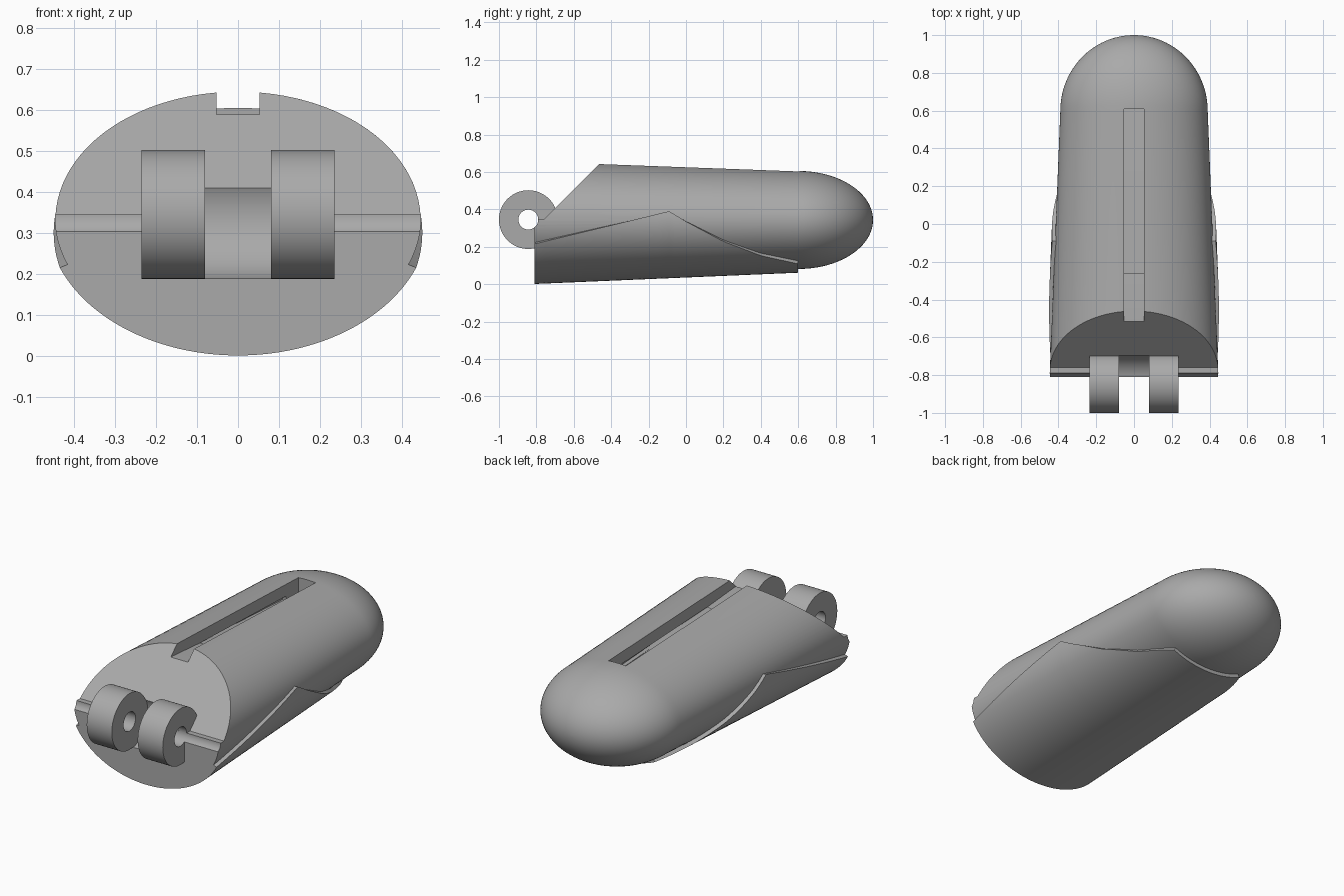
import bpy, bmesh, math
from mathutils import Matrix, Vector

old = bpy.data.objects.get("Cube")
if old:
    bpy.data.objects.remove(old)

grey = bpy.data.materials.new("matte_grey")
grey.use_nodes = True
grey.diffuse_color = (0.4, 0.4, 0.4, 1)
grey.node_tree.nodes["Principled BSDF"].inputs["Base Color"].default_value = (0.4, 0.4, 0.4, 1)

FRONT, NECK, TIP = -0.81, 0.6, 1.0
PIN_Y, PIN_Z = -0.843, 0.345


def finish(bm, name):
    bmesh.ops.recalc_face_normals(bm, faces=bm.faces)
    mesh = bpy.data.meshes.new(name)
    bm.to_mesh(mesh)
    bm.free()
    mesh.materials.append(grey)
    obj = bpy.data.objects.new(name, mesh)
    bpy.context.collection.objects.link(obj)
    return obj


def loft(name, rings):
    """Skin closed rings of points and cap both ends."""
    bm = bmesh.new()
    loops = [[bm.verts.new(p) for p in ring] for ring in rings]
    for a, b in zip(loops, loops[1:]):
        for i in range(len(a)):
            j = (i + 1) % len(a)
            bm.faces.new((a[i], a[j], b[j], b[i]))
    bm.faces.new(loops[0])
    bm.faces.new(loops[-1])
    return finish(bm, name)


def prism(name, outline, x0, x1):
    """Side outline of (y, z) points extruded across x."""
    return loft(name, [[(x, y, z) for y, z in outline] for x in (x0, x1)])


def drum(name, radius, x0, x1):
    """Cylinder around the hinge axis."""
    bm = bmesh.new()
    place = Matrix.Translation(((x0 + x1) / 2, PIN_Y, PIN_Z)) @ Matrix.Rotation(math.pi / 2, 4, 'Y')
    bmesh.ops.create_cone(bm, cap_ends=True, segments=64, radius1=radius, radius2=radius,
                          depth=x1 - x0, matrix=place)
    return finish(bm, name)


def activate(obj):
    bpy.ops.object.select_all(action='DESELECT')
    obj.select_set(True)
    bpy.context.view_layer.objects.active = obj


def cut(obj, cutters):
    activate(obj)
    for cutter in cutters:
        mod = obj.modifiers.new("cut", 'BOOLEAN')
        mod.operation, mod.solver, mod.object = 'DIFFERENCE', 'EXACT', cutter
        bpy.ops.object.modifier_apply(modifier=mod.name)


def smooth(obj):
    activate(obj)
    bpy.ops.object.shade_smooth_by_angle(angle=math.radians(30))


def section(y):
    """Half width, half height and centre height of the tapered core."""
    u = (y - FRONT) / (NECK - FRONT)
    return 0.447 - 0.057 * u, 0.318 - 0.056 * u, 0.339 + 0.004 * u


def ellipse(y, scale=1.0, at=None):
    ax, az, cz = section(y)
    return [(ax * scale * math.sin(t), y if at is None else at, cz - az * scale * math.cos(t))
            for t in (2 * math.pi * i / 96 for i in range(96))]


# Tapered body with a rounded tip
rings = [ellipse(FRONT), ellipse(NECK)]
for k in range(1, 24):
    a = math.pi / 2 * k / 24
    rings.append(ellipse(NECK, math.cos(a), NECK + (TIP - NECK) * math.sin(a)))
rings.append(ellipse(NECK, 0.01, TIP))
body = loft("finger_body", rings)

# Cutters: sloped front, hinge clearance, pin hole, top slot and its side recesses
bevel = prism("bevel_cutter", [(-1.1, PIN_Z), (-0.76, PIN_Z), (-0.26, 0.845), (-1.1, 0.845)], -0.6, 0.6)
clearance = drum("clearance_cutter", 0.16, -0.08, 0.08)
pin = drum("pin_cutter", 0.053, -0.6, 0.6)
slot = prism("slot_cutter", [(-0.55, 0.588), (-0.5, 0.588), (0.608, 0.5), (0.608, 0.75), (-0.55, 0.75)],
             -0.053, 0.053)
recess = prism("recess_cutter", [(-0.42, 0.575), (0.5, 0.54), (0.5, 0.515), (-0.42, 0.582 - 0.015)],
               -0.075, 0.075)
cut(body, [bevel, clearance, pin, slot, recess])
smooth(body)

# Hinge knuckles
for side, x0 in (("right", -0.235), ("left", 0.08)):
    knuckle = drum(side + "_knuckle", 0.157, x0, x0 + 0.155)
    cut(knuckle, [pin])
    smooth(knuckle)

for cutter in (bevel, clearance, pin, slot, recess):
    bpy.data.objects.remove(cutter)

# Raised underside pad with a peaked edge
EDGE = [(-0.81, 0.215), (-0.09, 0.39), (0.0, 0.335), (0.2, 0.228), (0.4, 0.152), (0.6, 0.108)]


def edge_height(y):
    for (y0, z0), (y1, z1) in zip(EDGE, EDGE[1:]):
        if y <= y1 + 1e-6:
            return z0 + (z1 - z0) * (y - y0) / (y1 - y0)
    return EDGE[-1][1]


def pad_ring(y):
    ax, az, cz = section(y)
    reach = math.acos((cz - edge_height(y)) / (az + 0.02))
    angles = [reach * (i / 32 - 1) for i in range(65)]

    def arc(offset):
        return [((ax + offset) * math.sin(t), y, cz - (az + offset) * math.cos(t)) for t in angles]
    return arc(0.02) + arc(-0.015)[::-1]


stations = [FRONT + 0.72 * i / 12 for i in range(12)] + [-0.09 + 0.69 * i / 23 for i in range(24)]
smooth(loft("underside_pad", [pad_ring(y) for y in stations]))
